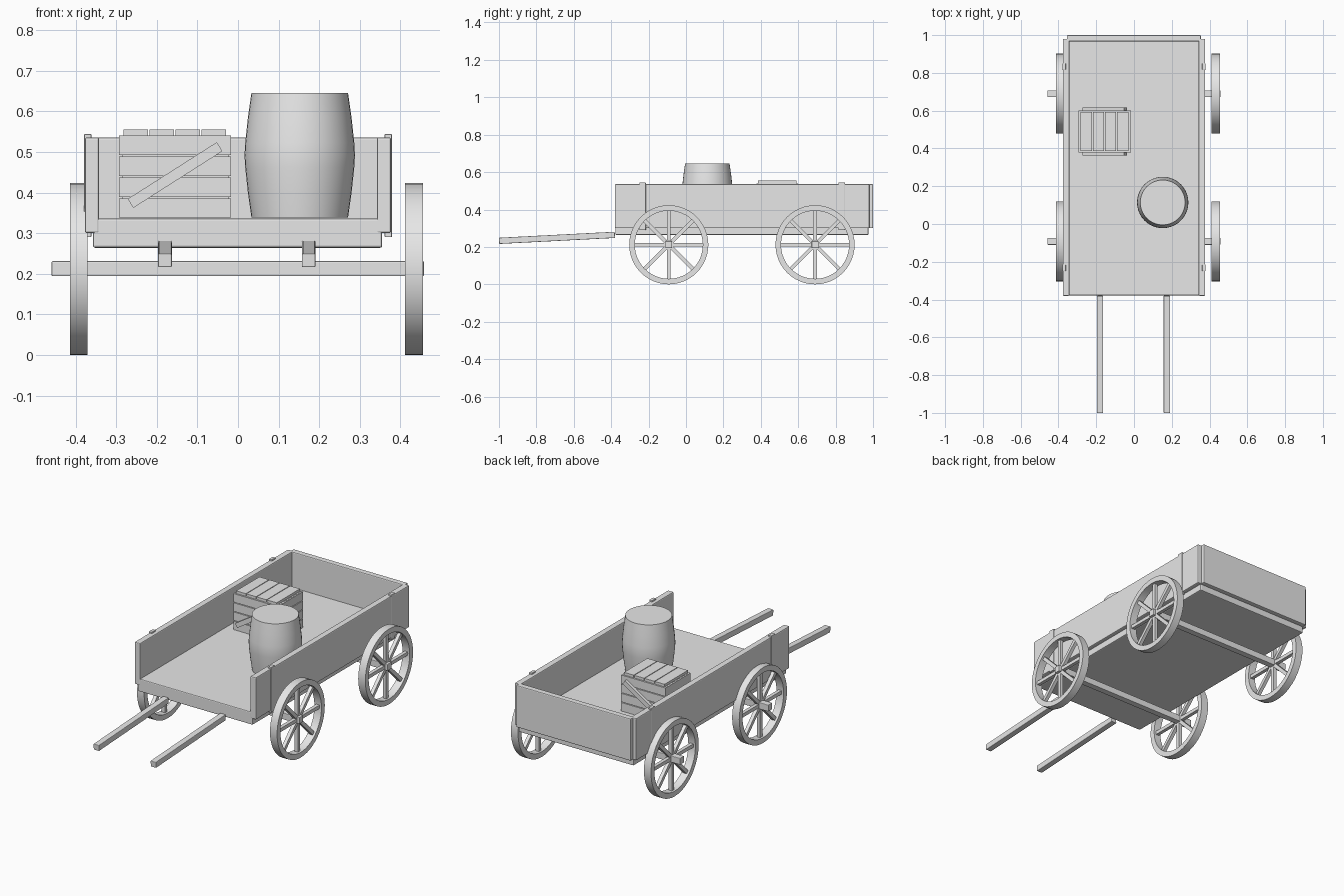
import bpy, bmesh, math
from mathutils import Matrix

cube = bpy.data.objects.get("Cube")
if cube:
    bpy.data.objects.remove(cube, do_unlink=True)

grey = bpy.data.materials.new("plain_grey")
grey.use_nodes = True
grey.diffuse_color = (0.8, 0.8, 0.8, 1)
grey.node_tree.nodes["Principled BSDF"].inputs["Base Color"].default_value = (0.8, 0.8, 0.8, 1)


def finish(name, bm, smooth=False):
    bmesh.ops.recalc_face_normals(bm, faces=bm.faces)
    mesh = bpy.data.meshes.new(name)
    bm.to_mesh(mesh)
    bm.free()
    mesh.materials.append(grey)
    ob = bpy.data.objects.new(name, mesh)
    bpy.context.collection.objects.link(ob)
    if smooth:
        bpy.ops.object.select_all(action='DESELECT')
        ob.select_set(True)
        bpy.context.view_layer.objects.active = ob
        bpy.ops.object.shade_smooth_by_angle(angle=math.radians(35))
    return ob


def add_box(bm, x, y, z, turn=None):
    """Add a box from (low, high) ranges, optionally turned about its middle."""
    size = [r[1] - r[0] for r in (x, y, z)]
    mid = [(r[1] + r[0]) / 2 for r in (x, y, z)]
    m = Matrix.Translation(mid) @ (turn or Matrix()) @ Matrix.Diagonal((*size, 1))
    bmesh.ops.create_cube(bm, size=1, matrix=m)


def box(name, x, y, z, bevel=0.0, turn=None):
    bm = bmesh.new()
    add_box(bm, x, y, z, turn)
    ob = finish(name, bm)
    if bevel:
        mod = ob.modifiers.new("soft_edges", 'BEVEL')
        mod.width = bevel
        mod.segments = 2
    return ob


def lathe(bm, profile, steps, closed, matrix):
    """Spin (radius, height) points round local z."""
    rings = []
    for i in range(steps):
        a = math.tau * i / steps
        rings.append([bm.verts.new(matrix @ Matrix.Rotation(a, 4, 'Z') @ Matrix.Translation((r, 0, h)).to_translation())
                      for r, h in profile])
    count = len(profile)
    for i in range(steps):
        a, b = rings[i], rings[(i + 1) % steps]
        for j in range(count if closed else count - 1):
            k = (j + 1) % count
            bm.faces.new((a[j], b[j], b[k], a[k]))
    if not closed:
        bm.faces.new([r[0] for r in rings])
        bm.faces.new([r[-1] for r in rings])


# Wagon bed: floor, side boards, tail board and upright straps
box("floor", (-0.357, 0.355), (-0.378, 0.975), (0.264, 0.336), 0.005)
for label, s in (("left", 1), ("right", -1)):
    box(label + "_side_board", sorted((s * 0.342, s * 0.377)), (-0.38, 0.98), (0.3, 0.536), 0.005)
    for end, y in (("front", -0.232), ("rear", 0.833)):
        box(f"{label}_{end}_strap", sorted((s * 0.361, s * 0.379)), (y - 0.017, y + 0.017), (0.29, 0.544), 0.002)
box("tail_board", (-0.356, 0.354), (0.967, 1.0), (0.3, 0.536), 0.005)

# Pulling shafts, sloping down to the front
slope = Matrix.Rotation(math.atan2(0.032, 0.62), 4, 'X')
for label, x in (("left", 0.174), ("right", -0.18)):
    box(label + "_shaft", (x - 0.017, x + 0.017), (-1.0, -0.38), (0.232, 0.265), 0.003, slope)

# Axles and spoked wheels
RADIUS = 0.2115
for end, y in (("front", -0.092), ("rear", 0.69)):
    box(end + "_axle", (-0.459, 0.458), (y - 0.018, y + 0.018), (0.194, 0.231), 0.003)
    for label, x in (("left", 0.433), ("right", -0.392)):
        bm = bmesh.new()
        place = Matrix.Translation((x, y, RADIUS)) @ Matrix.Rotation(math.pi / 2, 4, 'Y')
        lathe(bm, [(0.182, -0.022), (RADIUS, -0.022), (RADIUS, 0.022), (0.182, 0.022)], 48, True, place)
        for i in range(4):
            turn = Matrix.Rotation(i * math.pi / 4, 4, 'X')
            add_box(bm, (x - 0.01, x + 0.01), (y - 0.01, y + 0.01), (RADIUS - 0.186, RADIUS + 0.186), turn)
        finish(f"{label}_{end}_wheel", bm, True)

# Barrel with bulging sides
bm = bmesh.new()
profile = [(0.119 + 0.017 * (1 - abs(t) ** 1.4), 0.492 + 0.153 * t) for t in (-1, -0.6, -0.2, 0, 0.2, 0.6, 1)]
lathe(bm, profile, 40, False, Matrix.Translation((0.152, 0.114, 0)))
finish("barrel", bm, True)

# Slatted crate: core, stacked side slats, lid slats and diagonal braces
box("crate_core", (-0.285, -0.024), (0.386, 0.592), (0.338, 0.541))
bm = bmesh.new()
for i in range(4):
    z = 0.338 + i * 0.0515
    add_box(bm, (-0.293, -0.017), (0.378, 0.6), (z, z + 0.0475))
finish("crate_side_slats", bm)
bm = bmesh.new()
for i in range(4):
    x = -0.282 + i * 0.064
    add_box(bm, (x, x + 0.06), (0.386, 0.592), (0.535, 0.555))
finish("crate_lid_slats", bm)
lean = Matrix.Rotation(-math.radians(32.5), 4, 'Y')
for end, y in (("front", 0.37), ("rear", 0.608)):
    box(f"crate_{end}_brace", (-0.285, -0.025), (y - 0.008, y + 0.008), (0.43, 0.456), 0, lean)
